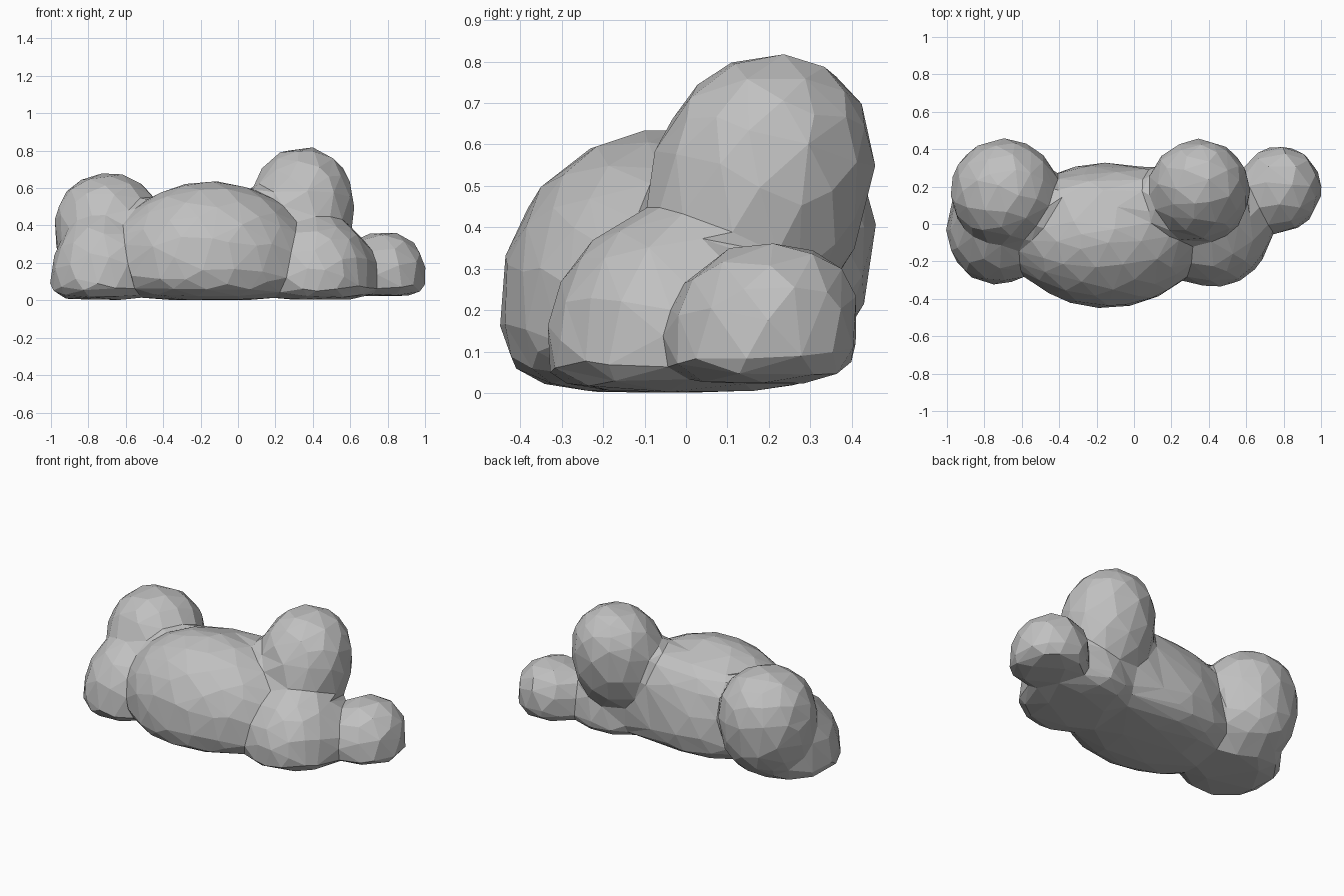
import bpy, bmesh, math

cube = bpy.data.objects.get("Cube")
if cube:
    bpy.data.objects.remove(cube, do_unlink=True)

stone = bpy.data.materials.new("stone_grey")
stone.use_nodes = True
grey = (0.53, 0.53, 0.53, 1)
stone.diffuse_color = grey
stone.node_tree.nodes["Principled BSDF"].inputs["Base Color"].default_value = grey

cluster = bmesh.new()


def lobe(xs, ys, zs, waist, upper=2.0, lower=3.7, lean=0):
    """Add a boulder filling a box; widest at height waist, squarer below it."""
    verts = bmesh.ops.create_icosphere(cluster, subdivisions=4, radius=1)["verts"]
    top, bottom = zs[1] - waist, waist - zs[0]
    for v in verts:
        # Round the top softly and flatten the underside
        power = upper if v.co.z >= 0 else lower
        flat = math.hypot(v.co.x, v.co.y)
        v.co /= (flat ** power + abs(v.co.z) ** power) ** (1 / power)
        # Fit to the box, leaning the mass towards the back
        z = v.co.z * (top if v.co.z > 0 else bottom)
        v.co.x = sum(xs) / 2 + v.co.x * (xs[1] - xs[0]) / 2
        v.co.y = sum(ys) / 2 + v.co.y * (ys[1] - ys[0]) / 2 + lean * z
        v.co.z = waist + z


# Central mass and the ridge running behind it
lobe((-0.67, 0.37), (-0.448, 0.325), (0, 0.635), 0.22)
lobe((-0.66, 0.6), (-0.16, 0.31), (0.015, 0.6), 0.25, upper=2.4)

# Low boulders along the front
lobe((-1.003, -0.46), (-0.325, 0.28), (0.002, 0.47), 0.11, upper=1.9)
lobe((0.11, 0.74), (-0.34, 0.33), (0.002, 0.45), 0.11)

# Tall boulders along the back
lobe((-0.98, -0.41), (-0.11, 0.455), (0.04, 0.68), 0.4, upper=2.1, lower=2.4)
lobe((0.075, 0.62), (-0.09, 0.45), (0.15, 0.82), 0.51, upper=2.1, lower=2.2, lean=0.13)

# Small boulder at the end
lobe((0.56, 1.003), (-0.042, 0.415), (0.022, 0.365), 0.13, upper=2.3, lean=0.1)

mesh = bpy.data.meshes.new("boulder_cluster")
cluster.to_mesh(mesh)
cluster.free()
mesh.materials.append(stone)
boulders = bpy.data.objects.new("boulder_cluster", mesh)
bpy.context.collection.objects.link(boulders)

# Fuse the boulders, soften the joints, then reduce to coarse flat facets
fuse = boulders.modifiers.new("fuse", "REMESH")
fuse.mode = "VOXEL"
fuse.voxel_size = 0.025
soften = boulders.modifiers.new("soften", "SMOOTH")
soften.factor = 0.5
soften.iterations = 8
facets = boulders.modifiers.new("facets", "DECIMATE")
facets.ratio = 0.03
